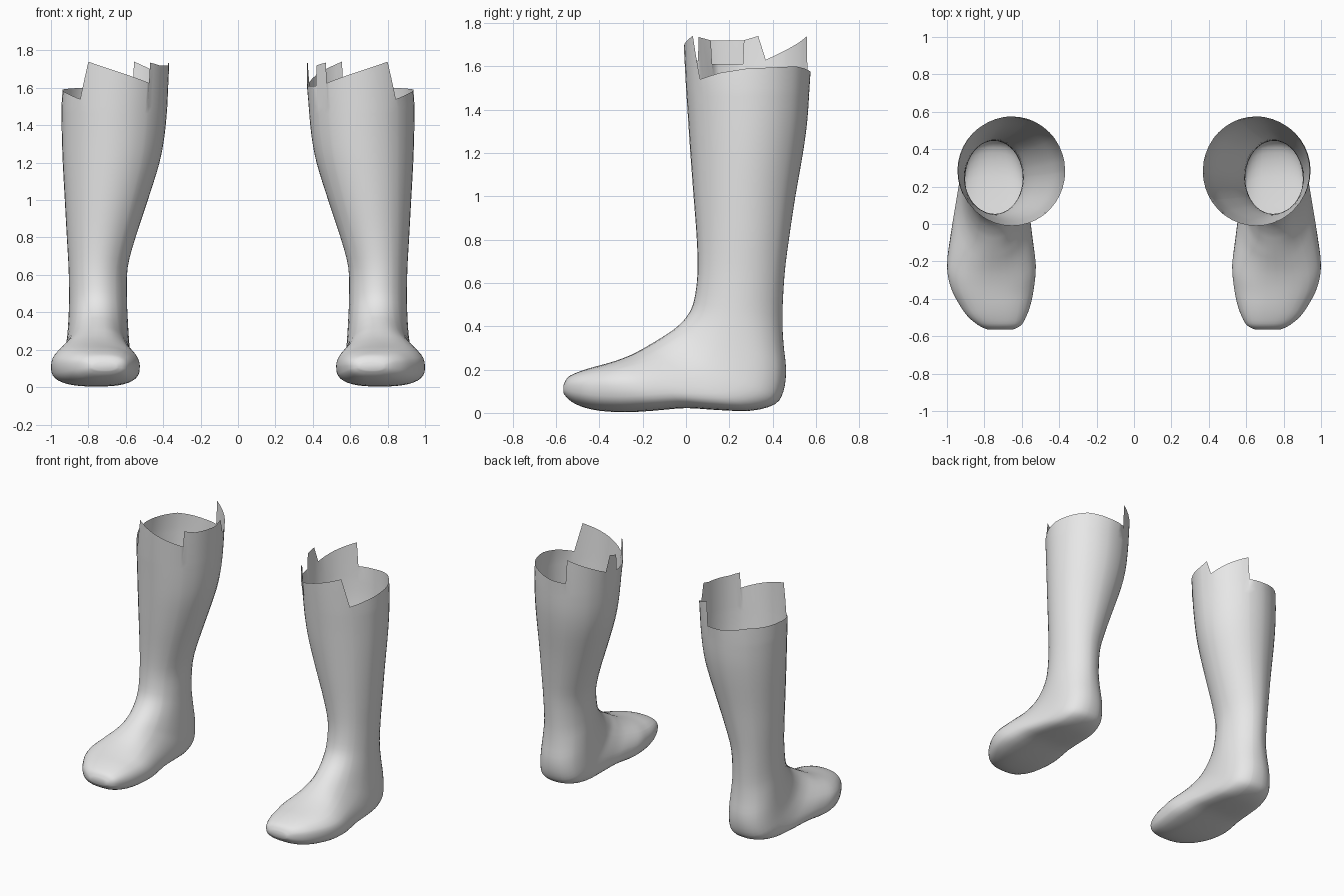
import bpy, math
from mathutils import Vector

if "Cube" in bpy.data.objects:
    bpy.data.objects.remove(bpy.data.objects["Cube"])

grey = bpy.data.materials.new("plain grey")
grey.diffuse_color = (0.8, 0.8, 0.8, 1)
grey.use_nodes = True
grey.node_tree.nodes["Principled BSDF"].inputs["Base Color"].default_value = grey.diffuse_color

# shaft sections: height, front y, back y, inner x, outer x
SHAFT = [
    (1.65, -0.01, 0.575, 0.368, 0.938), (1.50, 0.0, 0.57, 0.378, 0.944),
    (1.35, 0.01, 0.56, 0.392, 0.942), (1.20, 0.02, 0.54, 0.42, 0.937),
    (1.00, 0.035, 0.505, 0.482, 0.926), (0.80, 0.05, 0.475, 0.548, 0.915),
    (0.64, 0.053, 0.455, 0.59, 0.906),
]
# foot sections: upper y, z, lower y, z, inner x, outer x (fanning from ankle to toe)
FOOT = [
    (0.035, 0.51, 0.445, 0.45, 0.594, 0.903), (0.0, 0.44, 0.45, 0.32, 0.590, 0.906),
    (-0.05, 0.39, 0.462, 0.20, 0.585, 0.912), (-0.09, 0.362, 0.45, 0.10, 0.58, 0.92),
    (-0.13, 0.337, 0.41, 0.04, 0.575, 0.93), (-0.17, 0.313, 0.30, 0.01, 0.565, 0.945),
    (-0.21, 0.29, 0.15, 0.013, 0.555, 0.965), (-0.26, 0.265, 0.0, 0.022, 0.54, 0.985),
    (-0.32, 0.242, -0.15, 0.01, 0.525, 1.0), (-0.38, 0.224, -0.28, 0.003, 0.533, 0.983),
    (-0.44, 0.208, -0.40, 0.01, 0.55, 0.94), (-0.50, 0.188, -0.485, 0.03, 0.575, 0.89),
    (-0.545, 0.165, -0.54, 0.06, 0.605, 0.83), (-0.565, 0.13, -0.565, 0.09, 0.65, 0.78),
]
# torn rim: (angle from the outer side toward the front, height)
RIM_FRONT = [(0, 1.59), (25, 1.57), (48, 1.54), (59, 1.74), (90, 1.69), (129, 1.625)]
NOTCH = [(130, 1.735), (145, 1.72), (146, 1.61), (176, 1.61), (177, 1.72)]
PLAIN = [(130, 1.735), (145, 1.72), (177, 1.72)]
RIM_BACK = [(190, 1.74), (197, 1.63), (220, 1.68), (250, 1.74), (252, 1.57),
            (275, 1.575), (310, 1.60), (360, 1.59)]


def lerp_keys(keys, a):
    for (a0, z0), (a1, z1) in zip(keys, keys[1:]):
        if a0 <= a <= a1:
            return z0 + (z1 - z0) * (a - a0) / (a1 - a0)
    return keys[-1][1]


def all_sections(steps=3):
    """Smoothly interpolate the sections; adds squareness and sole bias."""
    raw = [(f, z, b, z, i, o, 2.0, 0.0) for z, f, b, i, o in SHAFT[1:]]
    for n, s in enumerate(FOOT):
        k = min(1, n / 5)
        bias = 0.22 * math.sin(math.pi * min(1, n / 11))
        raw.append((*s, 2 + 0.5 * k, bias))
    raw = [Vector(r) for r in raw]
    out = []
    for n in range(len(raw) - 1):
        p0, p1, p2 = raw[max(n - 1, 0)], raw[n], raw[n + 1]
        p3 = raw[min(n + 2, len(raw) - 1)]
        for k in range(steps):
            t = k / steps
            out.append(0.5 * (2 * p1 + (p2 - p0) * t + (2 * p0 - 5 * p1 + 4 * p2 - p3) * t * t
                              + (3 * p1 - p0 - 3 * p2 + p3) * t ** 3))
    return out + [raw[-1]]


def ring_point(s, angle):
    fy, fz, by, bz, xi, xo, power, bias = s
    c, d = math.cos(math.radians(angle)), math.sin(math.radians(angle))
    u = math.copysign(abs(c) ** (2 / power), c)
    v = math.copysign(abs(d) ** (2 / power), d) - bias * c * c
    return ((xi + xo) / 2 + u * (xo - xi) / 2,
            (fy + by) / 2 + v * (fy - by) / 2,
            (fz + bz) / 2 + v * (fz - bz) / 2)


def make_sock(name, side, rim):
    # columns follow an even spread plus every corner of the torn rim
    keys = {a for a, z in rim if a < 360}
    angles = sorted(keys | {a for a in range(0, 360, 9)
                            if all(abs(a - k) > 2.5 for k in keys)})
    count = len(angles)
    z, f, b, i, o = SHAFT[0]
    top = (f, z, b, z, i, o, 2, 0)
    rows = [[(*ring_point(top, a)[:2], lerp_keys(rim, a)) for a in angles]]
    rows += [[ring_point(s, a) for a in angles] for s in all_sections()]
    verts = [(side * x, y, max(z, 0)) for row in rows for x, y, z in row]
    faces = []
    for r in range(len(rows) - 1):
        for j in range(count):
            k = (j + 1) % count
            faces.append((r * count + j, r * count + k,
                          (r + 1) * count + k, (r + 1) * count + j))
    # toe cap
    faces.append(tuple((len(rows) - 1) * count + j for j in range(count)))
    if side < 0:
        faces = [q[::-1] for q in faces]
    mesh = bpy.data.meshes.new(name)
    mesh.from_pydata(verts, [], faces)
    mesh.materials.append(grey)
    obj = bpy.data.objects.new(name, mesh)
    bpy.context.collection.objects.link(obj)
    bpy.ops.object.select_all(action='DESELECT')
    obj.select_set(True)
    bpy.context.view_layer.objects.active = obj
    bpy.ops.object.shade_smooth_by_angle(angle=math.radians(50))


make_sock("right_sock", 1, RIM_FRONT + NOTCH + RIM_BACK)
make_sock("left_sock", -1, RIM_FRONT + PLAIN + RIM_BACK)
